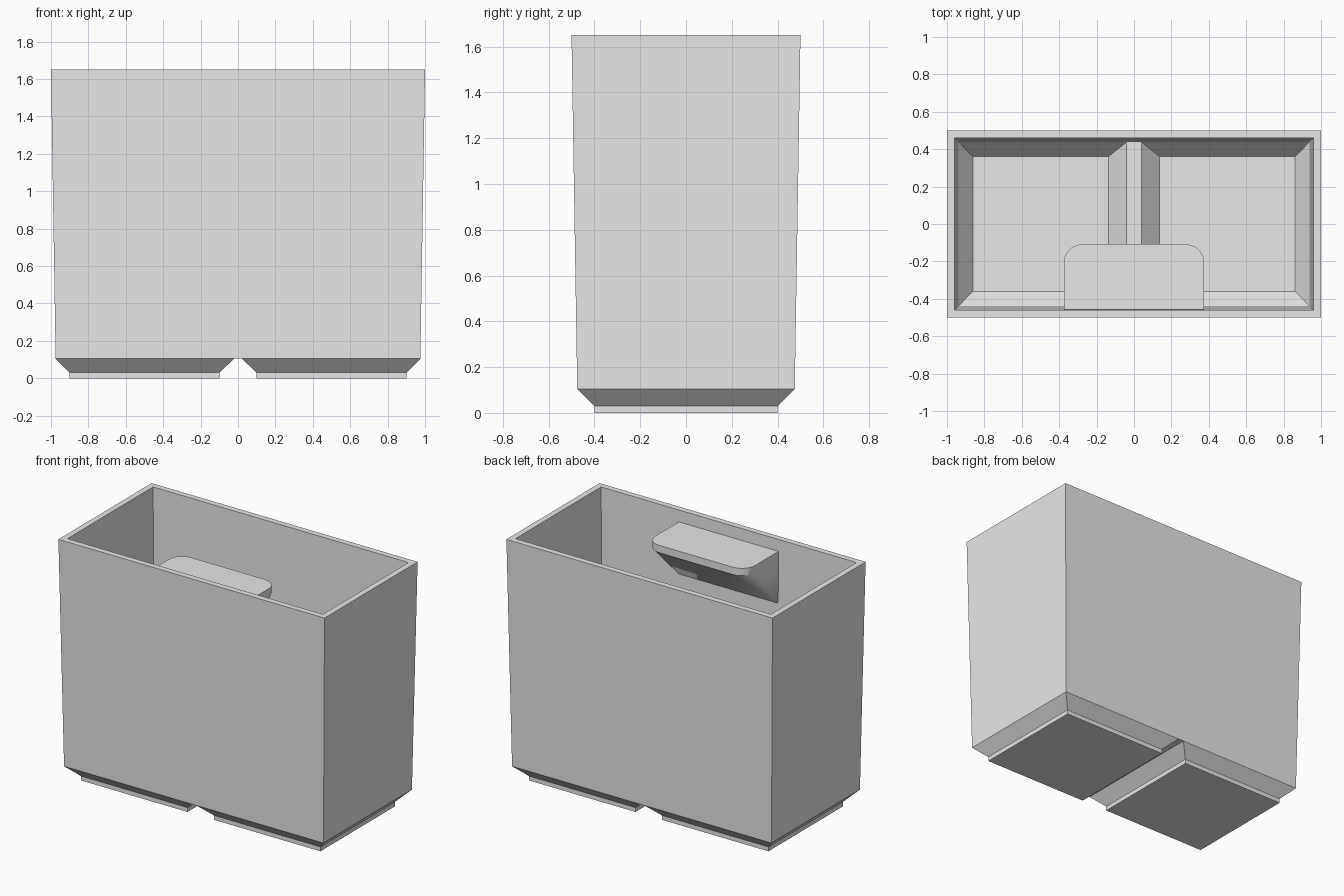
import bpy, bmesh, math

cube = bpy.data.objects.get("Cube")
if cube:
    bpy.data.objects.remove(cube, do_unlink=True)

grey = bpy.data.materials.new("light grey")
grey.use_nodes = True
grey.diffuse_color = (0.8, 0.8, 0.8, 1)
grey.node_tree.nodes["Principled BSDF"].inputs["Base Color"].default_value = grey.diffuse_color


def finish(bm, name):
    bmesh.ops.remove_doubles(bm, verts=bm.verts, dist=0.0001)
    bmesh.ops.recalc_face_normals(bm, faces=bm.faces)
    mesh = bpy.data.meshes.new(name)
    bm.to_mesh(mesh)
    bm.free()
    mesh.materials.append(grey)
    obj = bpy.data.objects.new(name, mesh)
    bpy.context.collection.objects.link(obj)
    return obj


def wall_ring(bm, half_x, half_y, split, z):
    """Rectangle with extra points where the centre strip meets it."""
    xs = (-half_x, -split, split, half_x)
    points = [(x, -half_y) for x in xs] + [(x, half_y) for x in reversed(xs)]
    return [bm.verts.new((x, y, z)) for x, y in points]


def pocket_ring(bm, side, x0, x1, half_y, z):
    points = [(x0, -half_y), (x1, -half_y), (x1, half_y), (x0, half_y)]
    return [bm.verts.new((side * x, y, z)) for x, y in points]


def bridge(bm, rings):
    for a, b in zip(rings, rings[1:]):
        for i in range(len(a)):
            j = (i + 1) % len(a)
            bm.faces.new((a[i], a[j], b[j], b[i]))


# Tapered bin: outer wall, rim and inner wall
bm = bmesh.new()
walls = [
    wall_ring(bm, 0.975, 0.475, 0.02, 0.105),
    wall_ring(bm, 1.0, 0.5, 0.02, 1.65),
    wall_ring(bm, 0.96, 0.46, 0.04, 1.65),
    wall_ring(bm, 0.937, 0.438, 0.04, 0.145),
]
bridge(bm, walls)

# Centre strips under the bin and on top of the inner ridge
for ring in (walls[0], walls[-1]):
    bm.faces.new((ring[1], ring[2], ring[5], ring[6]))

# Two stepped feet outside, two matching pockets inside
for side in (-1, 1):
    foot = [
        pocket_ring(bm, side, 0.02, 0.975, 0.475, 0.105),
        pocket_ring(bm, side, 0.1, 0.9, 0.4, 0.03),
        pocket_ring(bm, side, 0.1, 0.9, 0.4, 0),
    ]
    pocket = [
        pocket_ring(bm, side, 0.04, 0.937, 0.438, 0.145),
        pocket_ring(bm, side, 0.137, 0.862, 0.36, 0.05),
    ]
    for rings in (foot, pocket):
        bridge(bm, rings)
        bm.faces.new(rings[-1])
finish(bm, "bin_body")

# Shelf grip on the front inner wall: rounded plate tapering down to the wall
bm = bmesh.new()
half, back, front, radius = 0.375, -0.458, -0.108, 0.1
outline = [(half, back)]
steps = 10
for i in range(steps + 1):
    a = math.pi / 2 * i / steps
    outline.append((half - radius + radius * math.cos(a),
                    front - radius + radius * math.sin(a)))
outline += [(-x, y) for x, y in reversed(outline)]
for z in (1.57, 1.52):
    for x, y in outline:
        bm.verts.new((x, y, z))
for x in (-half, half):
    bm.verts.new((x, back, 1.215))
bmesh.ops.convex_hull(bm, input=bm.verts)
bmesh.ops.dissolve_limit(bm, angle_limit=0.01, verts=bm.verts, edges=bm.edges)
grip = finish(bm, "inner_grip")

bpy.ops.object.select_all(action="DESELECT")
grip.select_set(True)
bpy.context.view_layer.objects.active = grip
bpy.ops.object.shade_smooth_by_angle(angle=math.radians(25))
